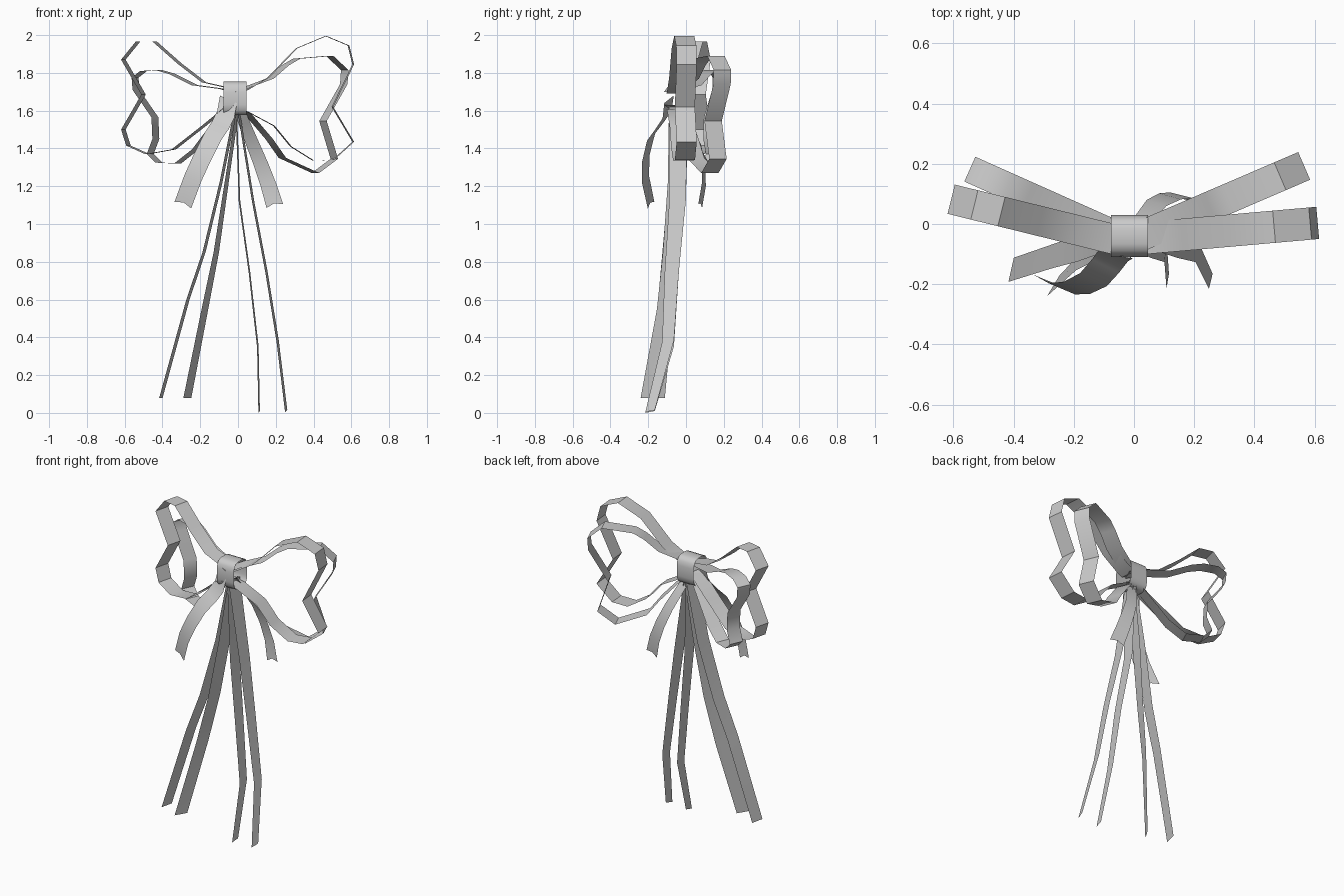
import bpy, math
from mathutils import Vector


def ribbon(name, path, w0, w1, notch=0.0, closed=False):
    """Flat strip along path; width vector blends from w0 to w1; V notch at the end."""
    pts = [Vector(p) for p in path]
    w0, w1 = Vector(w0), Vector(w1)
    n = len(pts)
    verts, faces = [], []
    for i, p in enumerate(pts):
        w = w0.lerp(w1, i / (n - 1)) / 2
        mid = p.copy()
        if notch and i == n - 1:
            mid += (pts[-2] - p).normalized() * notch
        verts += [p - w, mid, p + w]
    for i in range(n if closed else n - 1):
        a, b = 3 * i, 3 * ((i + 1) % n)
        faces += [(a, a + 1, b + 1, b), (a + 1, a + 2, b + 2, b + 1)]
    me = bpy.data.meshes.new(name)
    me.from_pydata(verts, [], faces)
    me.polygons.foreach_set("use_smooth", [True] * len(faces))
    me.set_sharp_from_angle(angle=math.radians(35))
    ob = bpy.data.objects.new(name, me)
    bpy.context.collection.objects.link(ob)
    return ob


def loop(name, side, y0, slope, width, outline):
    """Bow loop: outline (|x|, z) swept back by slope, width across the loop plane."""
    path = [(side * x, y0 + slope * x, z) for x, z in outline]
    w = Vector((-side * slope, 1, 0)).normalized() * width
    ribbon(name, path, w, w)


# Four bow loops
loop("right_front_loop", 1, -0.05, 0.088, 0.107, [
    (0.0, 1.69), (0.05, 1.71), (0.16, 1.775), (0.31, 1.93), (0.465, 1.995),
    (0.585, 1.945), (0.61, 1.845), (0.5, 1.62), (0.61, 1.435), (0.505, 1.34),
    (0.40, 1.335), (0.28, 1.41), (0.19, 1.52), (0.05, 1.595), (0.0, 1.61)])
loop("right_back_loop", 1, -0.05, 0.43, 0.1, [
    (0.0, 1.70), (0.05, 1.725), (0.17, 1.77), (0.25, 1.84), (0.31, 1.875),
    (0.485, 1.89), (0.565, 1.815), (0.56, 1.74), (0.45, 1.545), (0.51, 1.345),
    (0.41, 1.27), (0.235, 1.35), (0.165, 1.45), (0.05, 1.585), (0.0, 1.61)])
loop("left_front_loop", -1, -0.067, 0.246, 0.1, [
    (0.0, 1.70), (0.07, 1.725), (0.18, 1.75), (0.31, 1.85), (0.44, 1.965),
    (0.53, 1.965), (0.607, 1.87), (0.50, 1.685), (0.607, 1.5), (0.58, 1.415),
    (0.48, 1.37), (0.34, 1.395), (0.18, 1.52), (0.07, 1.61), (0.0, 1.63)])
loop("left_back_loop", -1, -0.061, 0.446, 0.09, [
    (0.0, 1.69), (0.08, 1.715), (0.23, 1.735), (0.35, 1.795), (0.42, 1.815),
    (0.5, 1.81), (0.545, 1.775), (0.54, 1.71), (0.44, 1.565), (0.435, 1.45),
    (0.465, 1.37), (0.42, 1.325), (0.32, 1.32), (0.225, 1.395),
    (0.07, 1.60), (0.0, 1.63)])

# Wrapped knot band
knot = [(-0.015, -0.04 + 0.07 * math.copysign(abs(math.cos(a)) ** 0.6, math.cos(a)),
         1.665 + 0.09 * math.copysign(abs(math.sin(a)) ** 0.6, math.sin(a)))
        for a in (math.tau * (i + 0.5) / 16 for i in range(16))]
ribbon("knot_band", knot, (0.122, 0, 0), (0.122, 0, 0), closed=True)

# Short notched tails
ribbon("left_short_tail", [
    (-0.05, -0.09, 1.66), (-0.065, -0.1, 1.58), (-0.095, -0.14, 1.52),
    (-0.135, -0.185, 1.46), (-0.19, -0.212, 1.35), (-0.24, -0.215, 1.24),
    (-0.292, -0.185, 1.10)],
    (0.09, -0.05, -0.04), (0.088, -0.035, -0.035), notch=0.015)
ribbon("right_short_tail", [
    (0.0, -0.03, 1.62), (0.035, 0.02, 1.53), (0.075, 0.07, 1.43),
    (0.12, 0.092, 1.32), (0.16, 0.095, 1.21), (0.195, 0.075, 1.095)],
    (0.05, -0.02, 0.02), (0.088, -0.02, 0.02), notch=0.015)

# Long hanging tails
ribbon("left_outer_tail", [
    (-0.01, -0.04, 1.62), (-0.09, -0.045, 1.22), (-0.18, -0.08, 0.85),
    (-0.265, -0.105, 0.60), (-0.408, -0.152, 0.08)],
    (0.015, 0.1, 0), (0.018, 0.08, 0))
ribbon("left_inner_tail", [
    (0.0, -0.04, 1.62), (-0.06, -0.05, 1.22), (-0.115, -0.08, 0.85),
    (-0.175, -0.115, 0.55), (-0.268, -0.205, 0.08)],
    (0.015, 0.1, 0), (0.042, 0.07, 0))
ribbon("right_inner_tail", [
    (-0.01, -0.04, 1.62), (0.008, -0.045, 1.12), (0.06, -0.075, 0.75),
    (0.105, -0.095, 0.35), (0.112, -0.19, 0.005)],
    (0.008, 0.1, 0), (0.008, 0.05, 0.01))
ribbon("right_outer_tail", [
    (0.0, -0.04, 1.62), (0.08, -0.045, 1.12), (0.15, -0.075, 0.75),
    (0.21, -0.095, 0.38), (0.255, -0.19, 0.01)],
    (0.012, 0.1, 0), (0.012, 0.05, 0.01))
